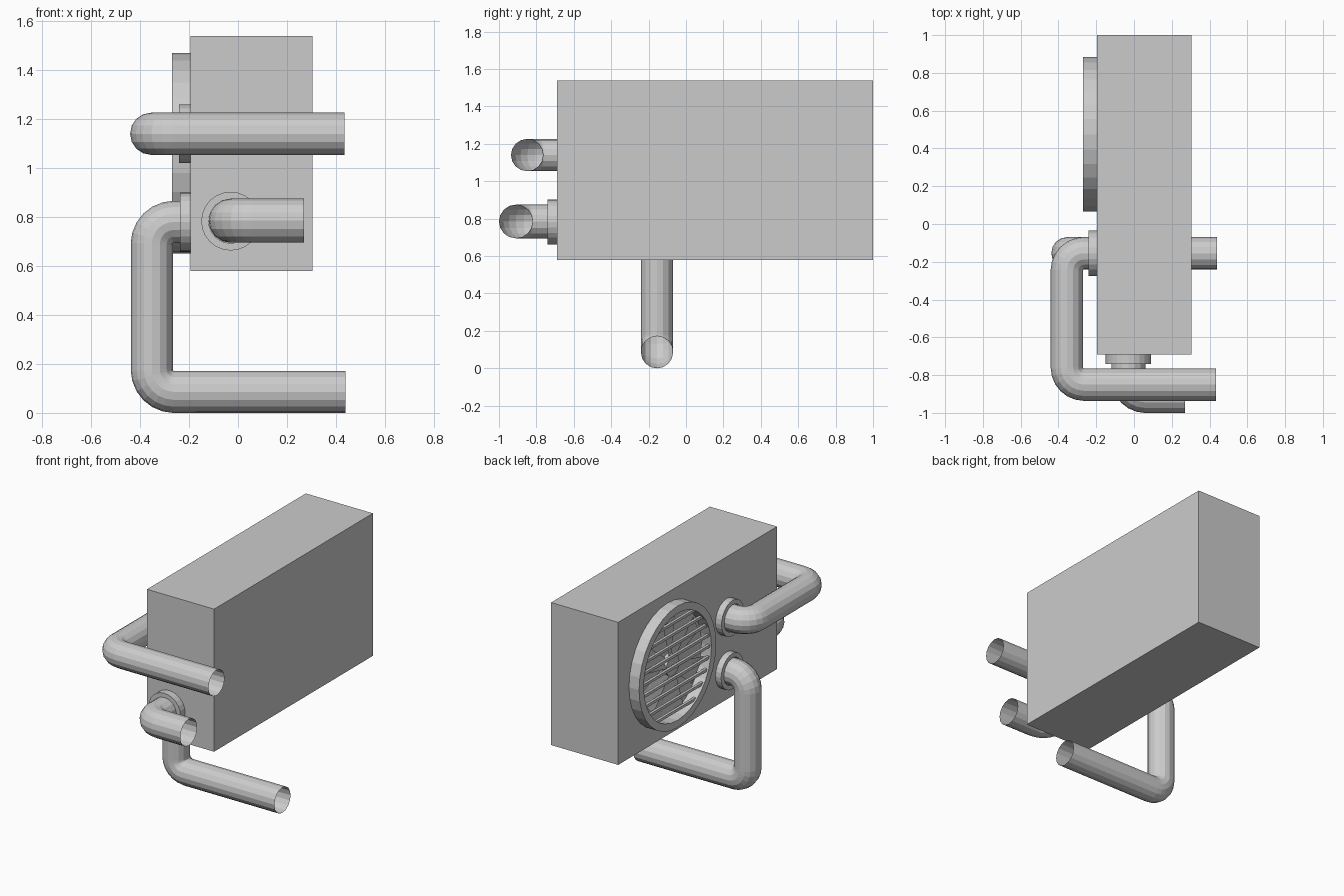
import bpy, bmesh, math
from mathutils import Vector, Matrix

if "Cube" in bpy.data.objects:
    bpy.data.objects.remove(bpy.data.objects["Cube"])

FACE_X, FACE_Y = -0.195, -0.69
FAN = Vector((FACE_X, 0.475, 1.06))


def finish(name, bm):
    bmesh.ops.recalc_face_normals(bm, faces=bm.faces)
    me = bpy.data.meshes.new(name)
    bm.to_mesh(me)
    bm.free()
    ob = bpy.data.objects.new(name, me)
    bpy.context.collection.objects.link(ob)
    return ob


def add_box(bm, centre, size, rot=Matrix()):
    m = Matrix.Translation(centre) @ rot @ Matrix.Diagonal((*size, 1))
    bmesh.ops.create_cube(bm, size=1, matrix=m)


def ring(name, base, axis, r_out, r_in, depth, sides):
    """Flat-sided ring standing out from base along axis."""
    rot = Vector(axis).to_track_quat('Z', 'Y').to_matrix().to_4x4()
    m = Matrix.Translation(base) @ rot
    bm = bmesh.new()
    loops = []
    for r, h in ((r_out, 0), (r_out, depth), (r_in, depth), (r_in, 0)):
        loops.append([bm.verts.new(m @ Vector((r * math.cos(a), r * math.sin(a), h)))
                      for a in (math.tau * i / sides for i in range(sides))])
    for k in range(4):
        a, b = loops[k], loops[(k + 1) % 4]
        for i in range(sides):
            j = (i + 1) % sides
            bm.faces.new((a[i], a[j], b[j], b[i]))
    return finish(name, bm)


def pipe(name, points, radius, bend=0.09, steps=6, sides=16):
    """Open-ended tube through right-angled corners with rounded bends."""
    pts = [Vector(p) for p in points]
    path = [pts[0]]
    for a, c, b in zip(pts, pts[1:], pts[2:]):
        u, v = (a - c).normalized(), (b - c).normalized()
        o = c + (u + v) * bend
        for i in range(steps + 1):
            t = math.pi / 2 * i / steps
            path.append(o - v * bend * math.cos(t) - u * bend * math.sin(t))
    path.append(pts[-1])
    # sweep a circle, carrying its frame round each bend
    bm = bmesh.new()
    loops = []
    last = (path[1] - path[0]).normalized()
    side = last.orthogonal().normalized()
    for i, p in enumerate(path):
        before = (p - path[i - 1]).normalized() if i else last
        after = (path[i + 1] - p).normalized() if i < len(path) - 1 else before
        tan = (before + after).normalized()
        side = last.rotation_difference(tan) @ side
        last = tan
        up = tan.cross(side)
        loops.append([bm.verts.new(p + radius * (side * math.cos(a) + up * math.sin(a)))
                      for a in (math.tau * k / sides for k in range(sides))])
    for a, b in zip(loops, loops[1:]):
        for i in range(sides):
            j = (i + 1) % sides
            bm.faces.new((a[i], a[j], b[j], b[i]))
    return finish(name, bm)


# Main casing
bm = bmesh.new()
add_box(bm, (0.055, 0.155, 1.06), (0.5, 1.69, 0.96))
finish("casing", bm)

# Fan surround
ring("fan_surround", FAN, (-1, 0, 0), 0.41, 0.36, 0.075, 32)

# Horizontal grille bars
bm = bmesh.new()
for i in range(-4, 5):
    h = i * 0.075
    add_box(bm, FAN + Vector((-0.055, 0, h)),
            (0.018, 2 * math.sqrt(0.37 ** 2 - h * h), 0.018))
finish("grille_bars", bm)

# Fan hub and pitched blades
bm = bmesh.new()
bmesh.ops.create_cone(bm, cap_ends=True, segments=16, radius1=0.07, radius2=0.07, depth=0.04,
                      matrix=Matrix.Translation(FAN + Vector((-0.02, 0, 0)))
                      @ Matrix.Rotation(math.pi / 2, 4, 'Y'))
for i in range(6):
    rot = Matrix.Rotation(math.tau * i / 6, 4, 'X')
    corners = ((-0.006, -0.03, 0.05), (-0.036, 0.03, 0.05),
               (-0.042, 0.11, 0.31), (-0.006, -0.07, 0.33))
    bm.faces.new([bm.verts.new(FAN + rot @ Vector(c)) for c in corners])
finish("fan_blades", bm)

# Pipe collars
ring("upper_collar", (FACE_X, -0.155, 1.14), (-1, 0, 0), 0.12, 0.09, 0.045, 24)
ring("lower_collar", (FACE_X, -0.155, 0.78), (-1, 0, 0), 0.12, 0.09, 0.042, 24)
ring("front_collar", (-0.03, FACE_Y, 0.783), (0, -1, 0), 0.12, 0.09, 0.05, 24)

# Pipes
pipe("upper_pipe", [(FACE_X, -0.155, 1.14), (-0.355, -0.155, 1.14),
                    (-0.355, -0.85, 1.14), (0.435, -0.85, 1.14)], 0.086)
pipe("lower_pipe", [(FACE_X, -0.155, 0.78), (-0.352, -0.155, 0.78),
                    (-0.352, -0.155, 0.086), (0.44, -0.155, 0.086)], 0.086)
pipe("front_pipe", [(-0.03, FACE_Y, 0.785), (-0.03, -0.91, 0.785),
                    (0.27, -0.91, 0.785)], 0.09)
